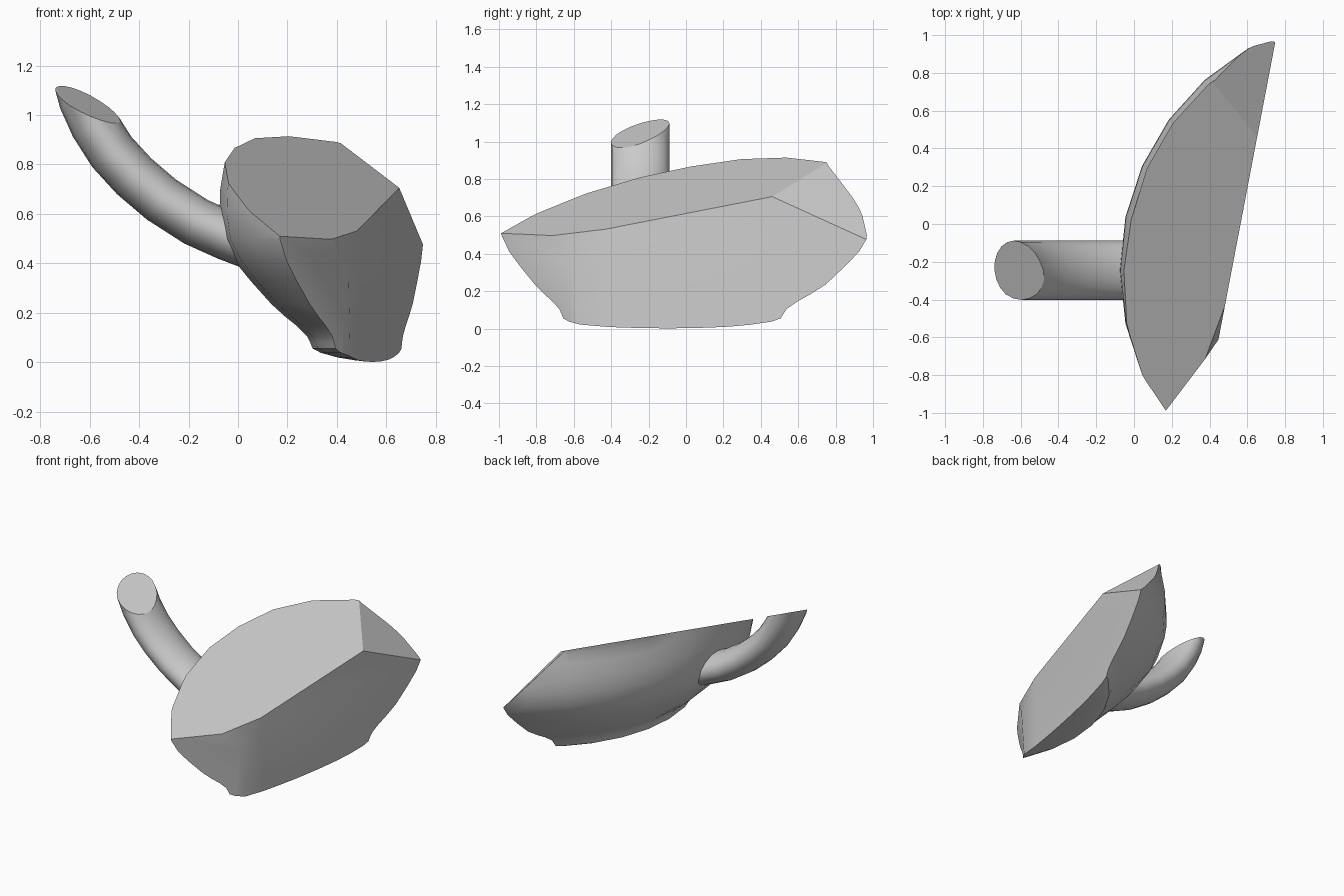
import bpy, bmesh
from math import sin, cos, tau, radians
from mathutils import Vector

if "Cube" in bpy.data.objects:
    bpy.data.objects.remove(bpy.data.objects["Cube"])

AXIS = Vector((1.28, -0.245, 0))      # vertical axis of the complete vessel
INSIDE = Vector((0.3, 0.0, 0.4))      # a point that stays in the shard


def plane(a, b, c):
    """Point and outward normal of the plane through three points."""
    a, b, c = Vector(a), Vector(b), Vector(c)
    n = (b - a).cross(c - a).normalized()
    return a, (n if n.dot(INSIDE - a) < 0 else -n)


def loft(rings):
    """Closed tube through rings of equal vertex count, capped at both ends."""
    bm = bmesh.new()
    rows = [[bm.verts.new(p) for p in ring] for ring in rings]
    n = len(rows[0])
    for r0, r1 in zip(rows, rows[1:]):
        for i in range(n):
            j = (i + 1) % n
            bm.faces.new((r0[i], r0[j], r1[j], r1[i]))
    bm.faces.new(rows[0][::-1])
    bm.faces.new(rows[-1])
    return bm


def cut(bm, co, no):
    """Slice away the outer side and close the opening with a flat face."""
    geom = bm.verts[:] + bm.edges[:] + bm.faces[:]
    bmesh.ops.bisect_plane(bm, geom=geom, dist=1e-5, plane_co=co,
                           plane_no=no, clear_outer=True)
    edges = [e for e in bm.edges if e.is_boundary]
    bmesh.ops.edgeloop_fill(bm, edges=edges)


def finish(bm, name):
    bmesh.ops.recalc_face_normals(bm, faces=bm.faces[:])
    me = bpy.data.meshes.new(name)
    bm.to_mesh(me)
    bm.free()
    ob = bpy.data.objects.new(name, me)
    bpy.context.collection.objects.link(ob)
    bpy.ops.object.select_all(action='DESELECT')
    ob.select_set(True)
    bpy.context.view_layer.objects.active = ob
    bpy.ops.object.shade_smooth_by_angle(angle=radians(33))


# Fracture planes
top_cut = plane((0.16, -1, 0.51), (0.41, 0.76, 0.89), (-0.05, -0.27, 0.80))
side_cut = plane((0.755, 1, 0.46), (0.48, -0.44, 0.525), (0.564, 0, 0.0))
front_cut = plane((0.16, -1, 0.51), (0.38, -0.71, 0.49), (0.455, -0.575, 0.02))
chip_cut = plane((0.38, -0.71, 0.49), (0.48, -0.44, 0.525), (0.445, -0.615, 0.36))
back_cut = plane((0.41, 0.76, 0.89), (0.655, 0.47, 0.70), (0.755, 1, 0.46))

# Body: turned bowl profile with a foot, cut down to a shard
profile = [(0.74, 0), (0.81, 0.008), (0.88, 0.02), (0.945, 0.038), (0.978, 0.055),
           (0.988, 0.08), (1.0, 0.105), (1.04, 0.145), (1.09, 0.185), (1.145, 0.235),
           (1.23, 0.33), (1.295, 0.41), (1.34, 0.50), (1.355, 0.60), (1.352, 0.70),
           (1.335, 0.80), (1.322, 0.87), (1.328, 0.92), (1.328, 1.2)]
SIDES = 30
body = loft([[AXIS + Vector((-r * cos(tau * i / SIDES), r * sin(tau * i / SIDES), z))
              for i in range(SIDES)] for r, z in profile])
for co, no in (top_cut, side_cut, front_cut, chip_cut, back_cut):
    cut(body, co, no)
finish(body, "vessel_shard")

# Handle stub: flattened tube along a curved path, ended by the top fracture
path = [(0.08, 0.465), (-0.04, 0.51), (-0.17, 0.568), (-0.31, 0.658), (-0.42, 0.752),
        (-0.51, 0.85), (-0.58, 0.96), (-0.625, 1.06), (-0.655, 1.17), (-0.67, 1.3)]
pts = [Vector((x, AXIS.y, z)) for x, z in path]
side = Vector((0, 1, 0))
rings = []
for k, p in enumerate(pts):
    t = (pts[min(k + 1, len(pts) - 1)] - pts[max(k - 1, 0)]).normalized()
    up = t.cross(side)
    rings.append([p + side * 0.157 * cos(tau * i / 20) + up * 0.1 * sin(tau * i / 20)
                  for i in range(20)])
handle = loft(rings)
cut(handle, *top_cut)
finish(handle, "handle_stub")
